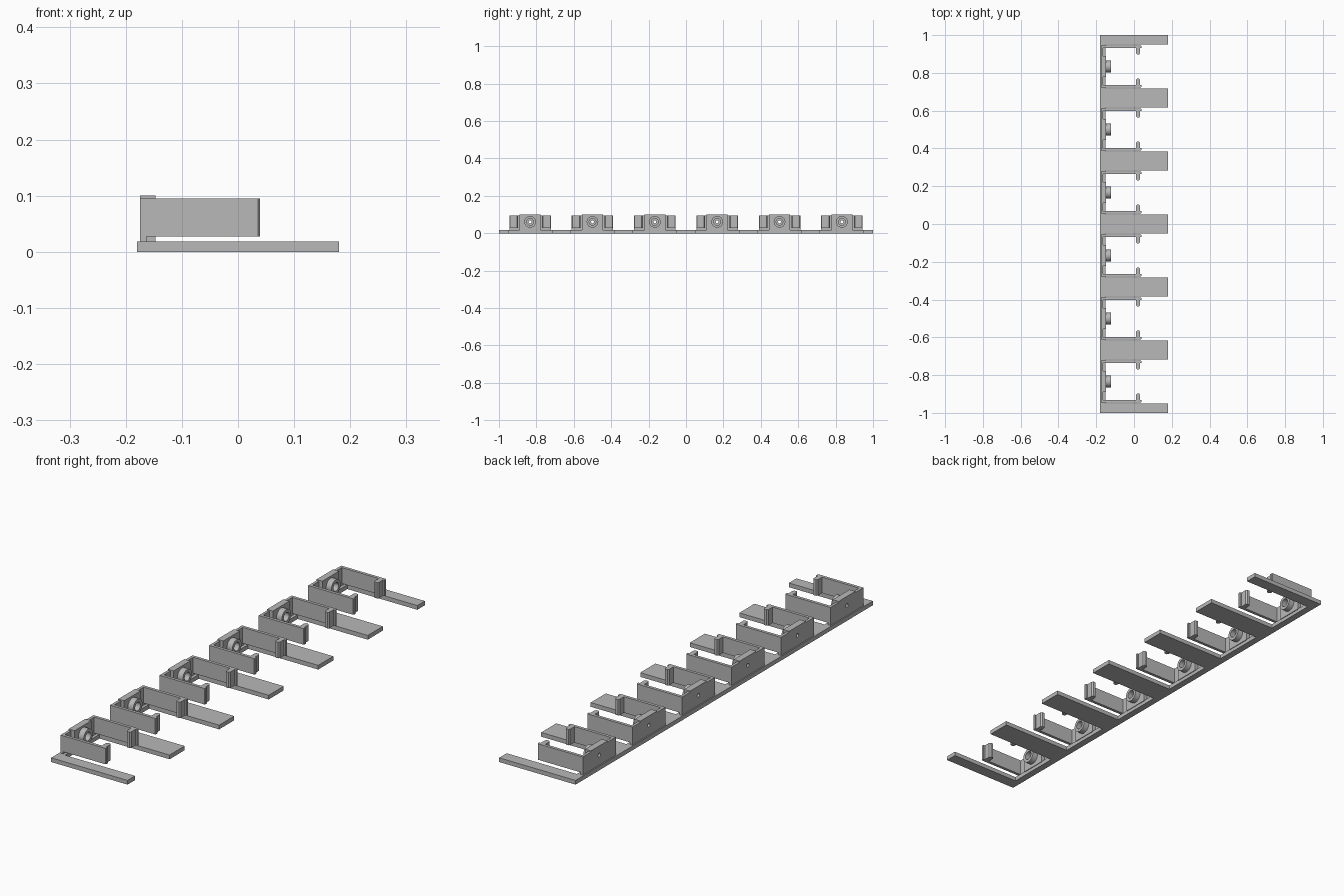
import bpy, bmesh, math
from mathutils import Matrix

cube = bpy.data.objects.get("Cube")
if cube:
    bpy.data.objects.remove(cube, do_unlink=True)

GREY = (0.48, 0.48, 0.48, 1)
mat = bpy.data.materials.new("plain grey")
mat.use_nodes = True
mat.diffuse_color = GREY
mat.node_tree.nodes["Principled BSDF"].inputs["Base Color"].default_value = GREY

PITCH = 1 / 3
BAYS = [PITCH * (i - 2.5) for i in range(6)]


def add_object(name, mesh, y=0):
    ob = bpy.data.objects.new(name, mesh)
    ob.location.y = y
    bpy.context.scene.collection.objects.link(ob)
    return ob


def finish(bm, name):
    bmesh.ops.recalc_face_normals(bm, faces=bm.faces)
    mesh = bpy.data.meshes.new(name)
    bm.to_mesh(mesh)
    bm.free()
    mesh.materials.append(mat)
    return mesh


def prism(name, outline, z0, z1):
    """Extrude an xy outline from z0 to z1."""
    bm = bmesh.new()
    face = bm.faces.new([bm.verts.new((x, y, z0)) for x, y in outline])
    up = bmesh.ops.extrude_face_region(bm, geom=[face])["geom"]
    bmesh.ops.translate(bm, vec=(0, 0, z1 - z0),
                        verts=[v for v in up if isinstance(v, bmesh.types.BMVert)])
    return finish(bm, name)


def rod(name, x0, x1, radius, z, sides=32):
    """Solid cylinder lying along x."""
    bm = bmesh.new()
    bmesh.ops.create_cone(bm, cap_ends=True, segments=sides, radius1=radius,
                          radius2=radius, depth=x1 - x0,
                          matrix=Matrix.Translation(((x0 + x1) / 2, 0, z))
                          @ Matrix.Rotation(math.pi / 2, 4, 'Y'))
    return finish(bm, name)


def boolean(ob, mesh, operation):
    """Apply a boolean with a temporary helper object."""
    tool = add_object("helper", mesh)
    tool.hide_render = True
    mod = ob.modifiers.new("bool", 'BOOLEAN')
    mod.operation, mod.object, mod.solver = operation, tool, 'EXACT'
    bpy.context.view_layer.update()
    graph = bpy.context.evaluated_depsgraph_get()
    result = bpy.data.meshes.new_from_object(ob.evaluated_get(graph))
    ob.modifiers.clear()
    ob.data = result
    bpy.data.objects.remove(tool, do_unlink=True)


# Comb-shaped base: a spine with a tooth between neighbouring bays
outline = [(-0.18, 1), (-0.18, -1), (0.18, -1)]
for y in BAYS:
    a, b = y - 0.116, y + 0.116
    outline += [(0.18, a), (-0.15, a), (-0.15, b), (0.18, b)]
outline.append((0.18, 1))
add_object("comb_base", prism("comb_base", outline, 0, 0.018))

# Back wall: thin full width, thicker and taller in the middle
w, m = 0.111, 0.056
wall = add_object("back_wall", prism("back_wall", [
    (-0.175, -w), (-0.163, -w), (-0.163, w), (-0.175, w)], 0.015, 0.095))
boolean(wall, prism("block", [
    (-0.175, -m), (-0.147, -m), (-0.147, m), (-0.175, m)], 0.015, 0.1), 'UNION')

# Hollow round boss with a small hole through the wall
BOSS_Z = 0.061
boolean(wall, rod("boss", -0.152, -0.122, 0.031, BOSS_Z), 'UNION')
boolean(wall, rod("bore", -0.145, -0.1, 0.018, BOSS_Z), 'DIFFERENCE')
boolean(wall, rod("hole", -0.2, -0.1, 0.008, BOSS_Z, 16), 'DIFFERENCE')
wall_mesh = wall.data
bpy.data.objects.remove(wall, do_unlink=True)

# Side arm with a blunt inward hook near its free end
arm = [(-0.175, 0.111), (0.036, 0.111), (0.039, 0.108), (0.039, 0.098),
       (0.032, 0.098), (0.032, 0.07), (0.027, 0.064), (0.016, 0.064),
       (0.011, 0.07), (0.011, 0.098), (-0.175, 0.098)]
arms = {
    "left_arm": prism("left_arm", arm, 0.027, 0.095),
    "right_arm": prism("right_arm", [(x, -y) for x, y in arm], 0.027, 0.095),
}

# Repeat the clip in every bay
for i, y in enumerate(BAYS, 1):
    clip = add_object(f"clip_back_{i}", wall_mesh, y)
    for name, mesh in arms.items():
        add_object(f"clip_{name}_{i}", mesh, y)

# Smooth only the round boss, keeping edges sharp
bpy.ops.object.select_all(action='DESELECT')
clip.select_set(True)
bpy.context.view_layer.objects.active = clip
wall_mesh.shade_smooth()
wall_mesh.set_sharp_from_angle(angle=math.radians(30))
